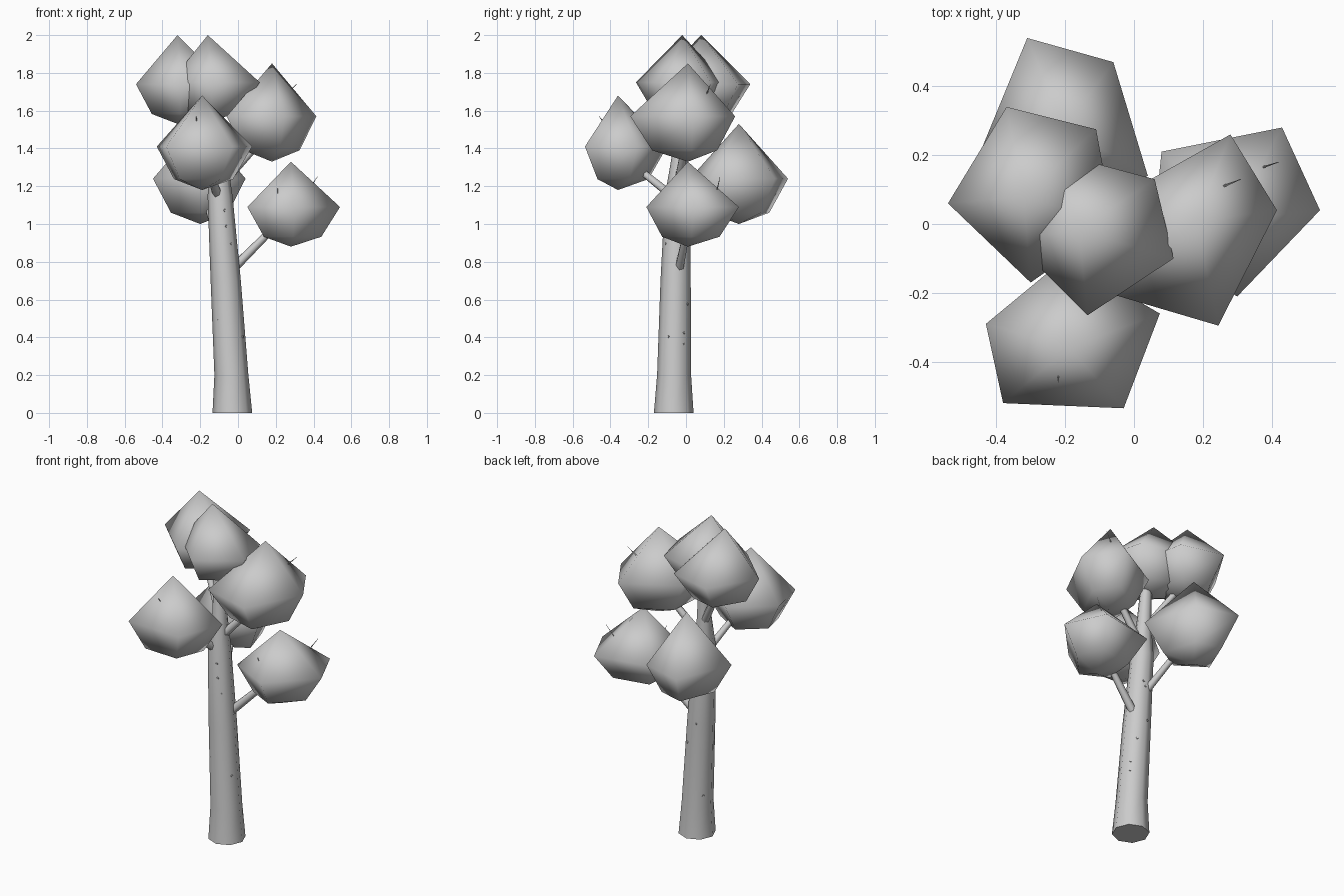
import bpy
import bmesh
import math
import random
from mathutils import Vector

cube = bpy.data.objects.get("Cube")
if cube:
    bpy.data.objects.remove(cube, do_unlink=True)

random.seed(4)

# One plain grey for the whole tree
grey = bpy.data.materials.new("plain_grey")
grey.use_nodes = True
colour = (0.6, 0.6, 0.6, 1)
grey.diffuse_color = colour
for node in grey.node_tree.nodes:
    if node.type == "BSDF_PRINCIPLED":
        node.inputs["Base Color"].default_value = colour
        node.inputs["Roughness"].default_value = 0.8


def loft(name, rings, sharp_angle):
    """Skin a stack of rings; a ring of one point makes a tip."""
    bm = bmesh.new()
    loops = [[bm.verts.new(point) for point in ring] for ring in rings]
    for low, high in zip(loops, loops[1:]):
        count = max(len(low), len(high))
        for i in range(count):
            j = (i + 1) % count
            if len(low) == 1:
                bm.faces.new((low[0], high[j], high[i]))
            elif len(high) == 1:
                bm.faces.new((low[i], low[j], high[0]))
            else:
                bm.faces.new((low[i], low[j], high[j], high[i]))
    for end in (loops[0], loops[-1]):
        if len(end) > 1:
            bm.faces.new(end)
    bmesh.ops.recalc_face_normals(bm, faces=bm.faces[:])
    mesh = bpy.data.meshes.new(name)
    bm.to_mesh(mesh)
    bm.free()
    mesh.materials.append(grey)
    obj = bpy.data.objects.new(name, mesh)
    bpy.context.collection.objects.link(obj)
    bpy.ops.object.select_all(action="DESELECT")
    obj.select_set(True)
    bpy.context.view_layer.objects.active = obj
    bpy.ops.object.shade_smooth_by_angle(angle=math.radians(sharp_angle))
    return obj


def circle(centre, radius, sides, axis=Vector((0, 0, 1))):
    """Points of a regular ring facing along the axis."""
    turn = Vector((0, 0, 1)).rotation_difference(axis)
    points = []
    for i in range(sides):
        angle = math.tau * i / sides
        spoke = Vector((math.cos(angle), math.sin(angle), 0)) * radius
        points.append(Vector(centre) + turn @ spoke)
    return points


def limb(name, start, end, start_radius, end_radius, sides=6):
    """Straight tapered branch or twig."""
    axis = (Vector(end) - Vector(start)).normalized()
    return loft(name, [circle(start, start_radius, sides, axis),
                       circle(end, end_radius, sides, axis)], 60)


def foliage(name, tip, bottom, girth, corners):
    """Five-sided clump: pointed top, wide girth, narrow shallow underside."""
    tip = Vector(tip)
    base = Vector((tip.x, tip.y, bottom))
    wide = [Vector((x, y, girth)) for x, y in corners]
    narrow_height = bottom + (girth - bottom) * 0.25
    narrow = []
    for point in wide:
        inner = base.lerp(point, 0.62)
        inner.z = narrow_height
        narrow.append(inner)
    return loft(name, [[base], narrow, wide, [tip]], 180)


# Trunk: flared foot, slight lean, thin top inside the crown
trunk_path = [
    ((-0.03, -0.065, 0), 0.105),
    ((-0.035, -0.063, 0.2), 0.09),
    ((-0.065, -0.055, 0.7), 0.08),
    ((-0.095, -0.045, 1.15), 0.066),
    ((-0.1, -0.035, 1.35), 0.042),
    ((-0.11, -0.02, 1.65), 0.03),
]
loft("trunk", [circle(centre, radius, 8) for centre, radius in trunk_path], 60)

# Foliage clumps
foliage("foliage_top", (-0.16, -0.02, 2), 1.54, 1.75,
        [(0.115, -0.1), (0.06, 0.13), (-0.24, 0.21), (-0.36, -0.04), (-0.135, -0.265)])
foliage("foliage_upper_right", (-0.32, 0.08, 2), 1.53, 1.74,
        [(-0.06, 0), (-0.11, 0.275), (-0.37, 0.34), (-0.54, 0.06), (-0.3, -0.17)])
foliage("foliage_upper_left", (0.18, 0.01, 1.85), 1.33, 1.57,
        [(0.415, 0.04), (0.28, 0.26), (-0.04, 0.08), (-0.06, -0.205), (0.245, -0.295)])
foliage("foliage_front", (-0.19, -0.36, 1.68), 1.18, 1.41,
        [(0.075, -0.26), (-0.2, -0.1), (-0.43, -0.29), (-0.38, -0.52), (-0.03, -0.535)])
foliage("foliage_back", (-0.2, 0.28, 1.53), 1, 1.24,
        [(0.04, 0.14), (-0.06, 0.47), (-0.31, 0.54), (-0.45, 0.2), (-0.18, 0.02)])
foliage("foliage_lower_left", (0.28, 0.01, 1.33), 0.88, 1.09,
        [(0.54, 0.04), (0.43, 0.28), (0.08, 0.21), (0.05, -0.08), (0.3, -0.21)])

# Branches from the trunk into each clump
branches = {
    "lower_left": ((-0.02, -0.035, 0.77), (0.2, 0.01, 0.99)),
    "back": ((-0.09, -0.03, 0.9), (-0.18, 0.22, 1.15)),
    "front": ((-0.1, -0.05, 1.13), (-0.17, -0.3, 1.33)),
    "upper_left": ((-0.08, -0.04, 1.22), (0.13, 0, 1.45)),
    "upper_right": ((-0.1, -0.03, 1.32), (-0.28, 0.07, 1.62)),
}
for place, (start, end) in branches.items():
    limb("branch_" + place, start, end, 0.025, 0.018)

# Fine twigs poking out of the leaves
twigs = [
    ((0.21, -0.08, 1.12), (0.21, -0.11, 1.19)),
    ((0.27, 0.09, 1.17), (0.32, 0.11, 1.21)),
    ((0.36, 0.16, 1.16), (0.42, 0.18, 1.25)),
    ((0.26, 0.11, 1.69), (0.31, 0.13, 1.74)),
    ((-0.22, -0.43, 1.53), (-0.22, -0.46, 1.57)),
]
for start, end in twigs:
    limb("twig", start, end, 0.004, 0.001, 4)

# Small bark knots scattered over the trunk
for i in range(12):
    lower, upper = trunk_path[1][0], trunk_path[3][0]
    t = random.random()
    centre = Vector(lower).lerp(Vector(upper), t)
    angle = random.uniform(0, math.tau)
    outward = Vector((math.cos(angle), math.sin(angle), 0))
    reach = 0.088 - 0.022 * t
    limb("bark_knot", centre + outward * (reach - 0.02),
         centre + outward * (reach + 0.002), 0.012, 0.006, 5)
